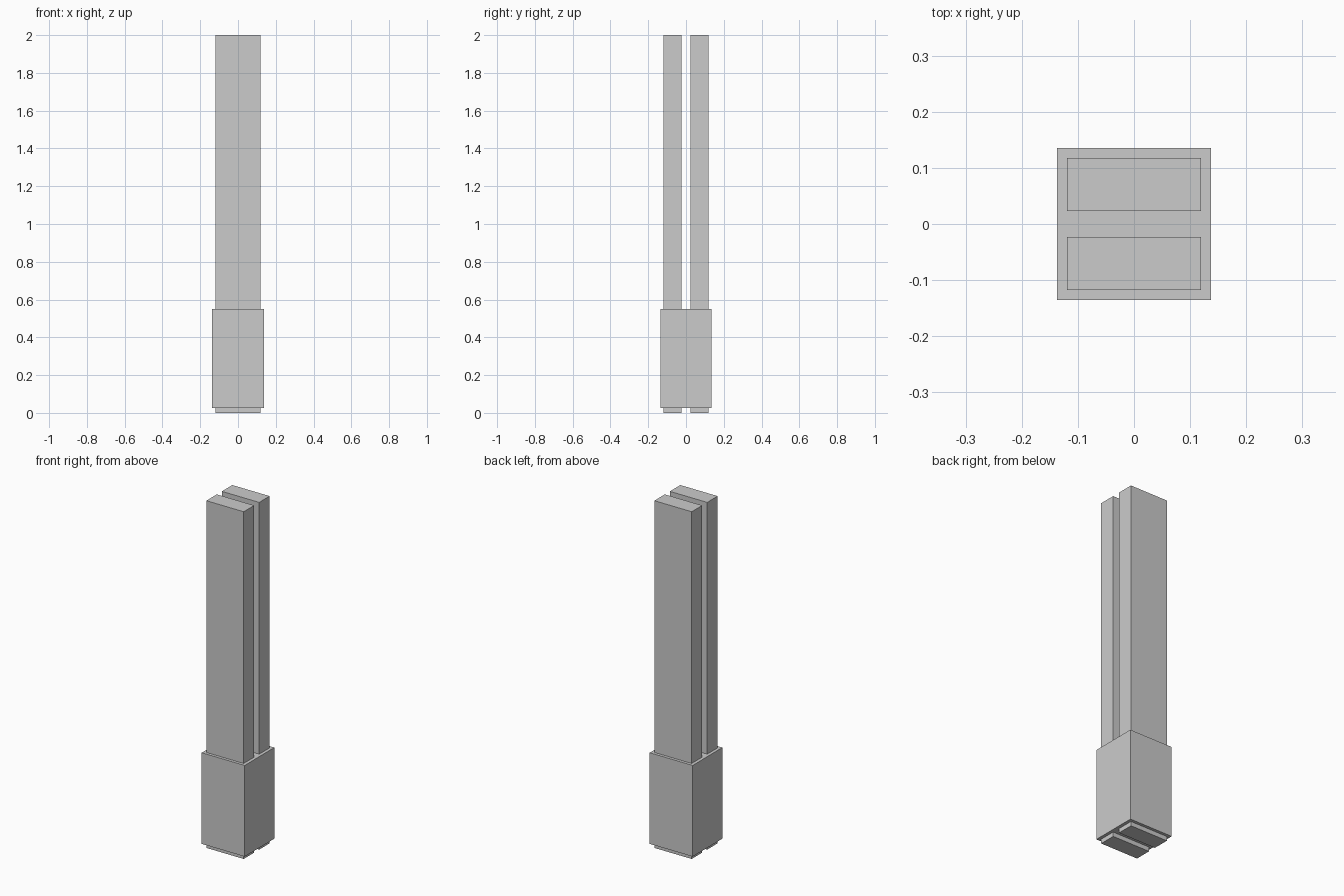
import bpy

if "Cube" in bpy.data.objects:
    bpy.data.objects.remove(bpy.data.objects["Cube"])


def box(name, x, y, z):
    """Axis-aligned box from (min, max) ranges."""
    ranges = (x, y, z)
    bpy.ops.mesh.primitive_cube_add(size=1, location=[(a + b) / 2 for a, b in ranges])
    obj = bpy.context.object
    obj.name = name
    obj.scale = [b - a for a, b in ranges]
    bpy.ops.object.transform_apply(location=False, rotation=False, scale=True)
    return obj


# Two parallel upright planks with a gap between them
box("front_plank", (-0.119, 0.119), (-0.118, -0.023), (0, 2))
box("back_plank", (-0.119, 0.119), (0.023, 0.118), (0, 2))

# Solid block around the lower end, just clear of the ground
box("base_block", (-0.137, 0.137), (-0.135, 0.135), (0.025, 0.55))
